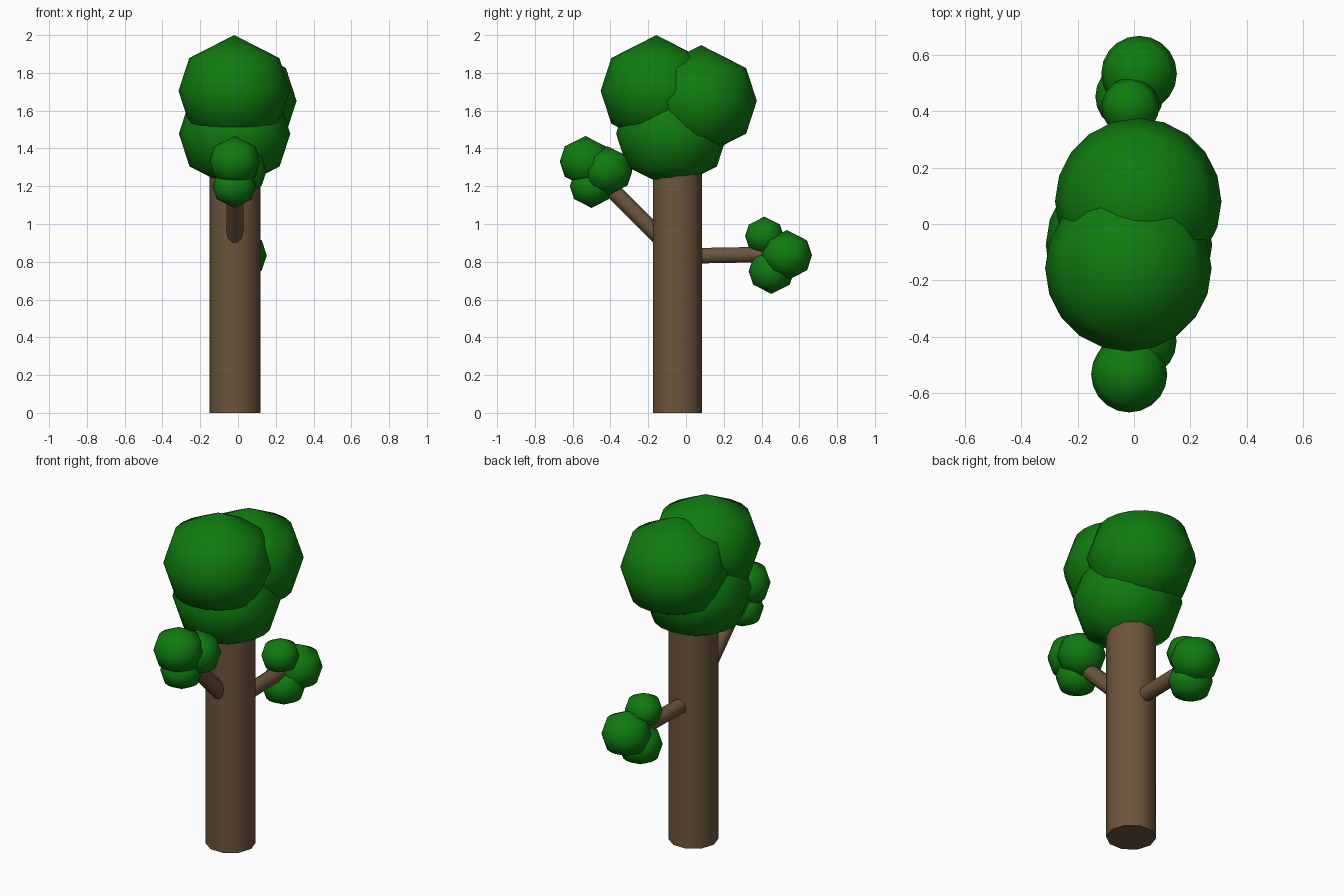
import bpy
import bmesh
from math import radians, sin, cos
from mathutils import Vector, Matrix

cube = bpy.data.objects.get("Cube")
if cube:
    bpy.data.objects.remove(cube, do_unlink=True)


def make_material(name, color):
    mat = bpy.data.materials.new(name)
    mat.use_nodes = True
    mat.diffuse_color = color
    mat.node_tree.nodes["Principled BSDF"].inputs["Base Color"].default_value = color
    return mat


leaf_green = make_material("leaf green", (0.005, 0.2, 0.005, 1))
bark_brown = make_material("bark brown", (0.15, 0.09, 0.046, 1))


def add_object(name, bm, mat, angle):
    bmesh.ops.recalc_face_normals(bm, faces=bm.faces)
    mesh = bpy.data.meshes.new(name)
    bm.to_mesh(mesh)
    bm.free()
    mesh.materials.append(mat)
    obj = bpy.data.objects.new(name, mesh)
    bpy.context.collection.objects.link(obj)
    bpy.ops.object.select_all(action='DESELECT')
    obj.select_set(True)
    bpy.context.view_layer.objects.active = obj
    bpy.ops.object.shade_smooth_by_angle(angle=radians(angle))
    return obj


def add_foliage(name, center, radius):
    """Round clump: a coarse half profile spun into a ball with pointed poles."""
    bm = bmesh.new()
    profile = [bm.verts.new((radius * cos(radians(a)), 0, radius * sin(radians(a))))
               for a in (-90, -36, 0, 36, 90)]
    edges = [bm.edges.new(pair) for pair in zip(profile, profile[1:])]
    bmesh.ops.spin(bm, geom=profile + edges, cent=(0, 0, 0), axis=(0, 0, 1),
                   angle=radians(360), steps=20, use_merge=True)
    bmesh.ops.remove_doubles(bm, verts=bm.verts, dist=0.0005)
    bmesh.ops.translate(bm, verts=bm.verts, vec=center)
    add_object(name, bm, leaf_green, 80)


def add_limb(name, start, end, radius):
    """Ten-sided cylinder between two points."""
    start, end = Vector(start), Vector(end)
    axis = end - start
    bm = bmesh.new()
    bmesh.ops.create_cone(bm, cap_ends=True, segments=10, radius1=radius,
                          radius2=radius, depth=axis.length)
    # Put corners of the ten-sided section on the x axis
    turn = Matrix.Rotation(radians(90), 4, 'Z')
    tilt = Vector((0, 0, 1)).rotation_difference(axis).to_matrix().to_4x4()
    bm.transform(Matrix.Translation((start + end) / 2) @ tilt @ turn)
    add_object(name, bm, bark_brown, 50)


# Trunk and branches
add_limb("trunk", (-0.017, -0.045, 0), (-0.017, -0.045, 1.4), 0.135)
add_limb("front_branch", (-0.017, -0.135, 0.925), (-0.017, -0.47, 1.26), 0.045)
add_limb("back_branch", (-0.015, 0.06, 0.832), (-0.015, 0.5, 0.84), 0.043)

# Crown
add_foliage("crown_top", (-0.02, -0.157, 1.705), 0.295)
add_foliage("crown_back", (0.015, 0.08, 1.652), 0.295)
add_foliage("crown_base", (-0.018, -0.075, 1.478), 0.295)

# Front branch clumps
add_foliage("front_clump_outer", (-0.017, -0.533, 1.331), 0.135)
add_foliage("front_clump_lower", (-0.02, -0.5, 1.2), 0.115)
add_foliage("front_clump_inner", (0.02, -0.415, 1.281), 0.131)

# Back branch clumps
add_foliage("back_clump_upper", (-0.013, 0.415, 0.937), 0.102)
add_foliage("back_clump_outer", (0.018, 0.533, 0.834), 0.134)
add_foliage("back_clump_lower", (-0.017, 0.452, 0.75), 0.12)
